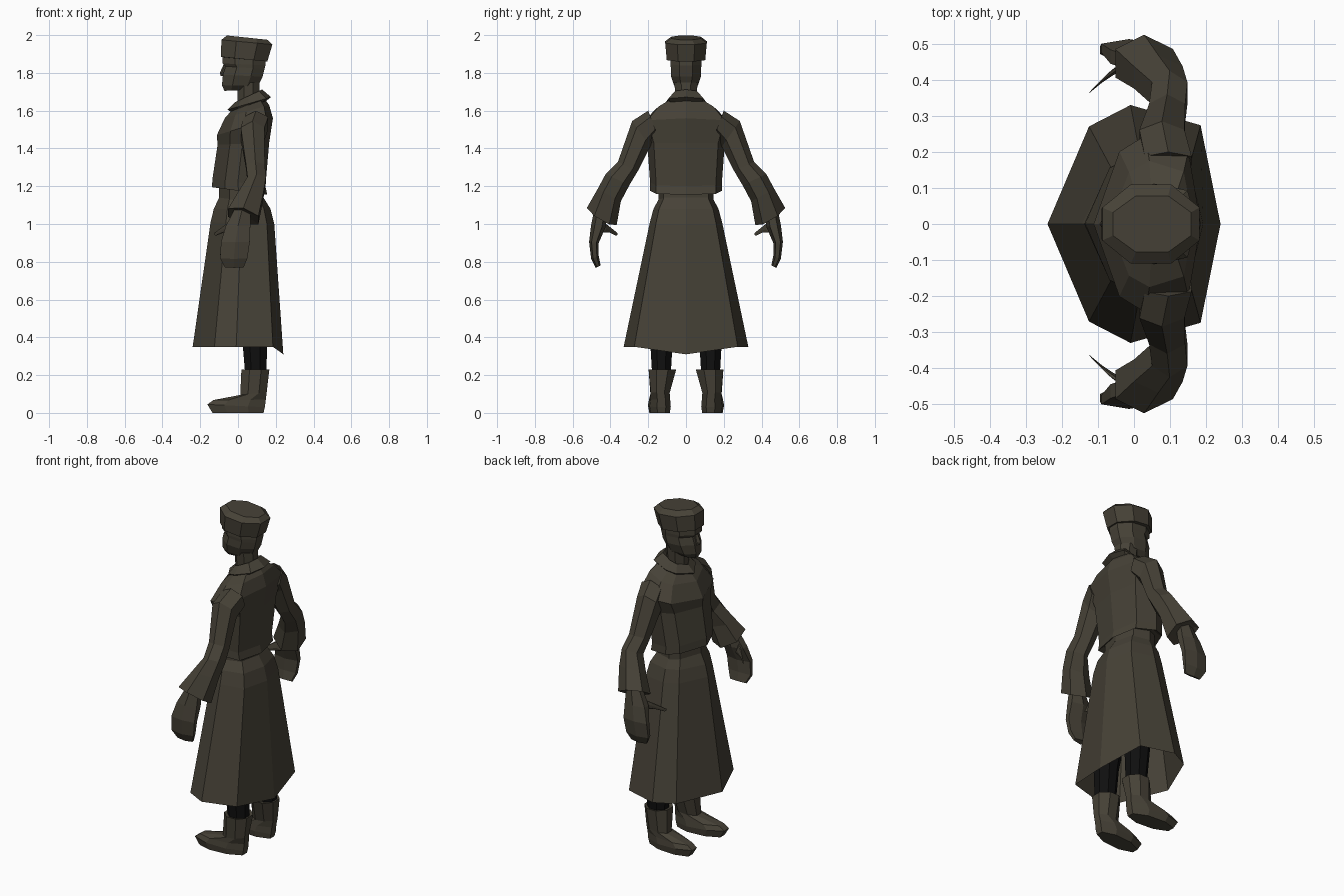
import bpy, bmesh, math
from mathutils import Vector as V


def material(name, rgb):
    m = bpy.data.materials.new(name)
    m.diffuse_color = (*rgb, 1)
    return m


CLOTH = material("dark olive brown", (0.062, 0.054, 0.038))
BLACK = material("black", (0.005, 0.005, 0.005))

# unit cross-sections: (front-back, side)
HALF = [(-.52, .82), (-.04, 1), (.77, .83)]
COAT = [(-1, 0)] + HALF + [(1, 0)] + [(a, -b) for a, b in reversed(HALF)]
OCT = [(math.cos(math.radians(22.5 + 45 * i)) / math.cos(math.pi / 8),
        math.sin(math.radians(22.5 + 45 * i)) / math.cos(math.pi / 8)) for i in range(8)]
HEX = [(math.cos(math.pi * i / 3), math.sin(math.pi * i / 3) / .866) for i in range(6)]


def ring(shape, a, b, side):
    """Section running from point a to point b, with half width vector side."""
    a, b, side = V(a), V(b), V(side)
    return [(a + b) / 2 + (b - a) / 2 * p + side * q for p, q in shape]


def body(xf, zf, xb, zb, hy, shape=OCT, yf=0, yb=None):
    return ring(shape, (xf, yf, zf), (xb, yf if yb is None else yb, zb), (0, hy, 0))


def arm(yi, zi, yo, zo, x0, x1, shape=HEX, tilt=0):
    xm = (x0 + x1) / 2
    return ring(shape, (xm, yi, zi), (xm, yo, zo), ((x1 - x0) / 2, 0, tilt))


def loft(name, rings, mat=CLOTH, bottom=True, top=True, mirror=False):
    bm = bmesh.new()
    vs = [[bm.verts.new(p) for p in r] for r in rings]
    n = len(vs[0])
    for lo, hi in zip(vs, vs[1:]):
        for i in range(n):
            j = (i + 1) % n
            bm.faces.new((lo[i], lo[j], hi[j], hi[i]))
    if bottom:
        bm.faces.new(vs[0][::-1])
    if top:
        bm.faces.new(vs[-1])
    bmesh.ops.recalc_face_normals(bm, faces=bm.faces)
    me = bpy.data.meshes.new(name)
    bm.to_mesh(me)
    bm.free()
    me.materials.append(mat)
    ob = bpy.data.objects.new(name, me)
    bpy.context.collection.objects.link(ob)
    if mirror:
        m = ob.modifiers.new("mirror", 'MIRROR')
        m.use_axis = (False, True, False)
    return ob


# long coat skirt, open at the hem with a dropped back point
hem = body(-.24, .35, .24, .35, .33, COAT)
hem[4].z = .31
loft("coat_skirt", [hem,
                    body(-.145, 1.01, .192, 1.0, .192, COAT),
                    body(-.128, 1.08, .172, 1.08, .172, COAT),
                    body(-.10, 1.14, .135, 1.14, .14, COAT)], bottom=False)

# belt
loft("belt", [body(-.10, 1.12, .13, 1.12, .145, COAT), body(-.10, 1.22, .13, 1.2, .145, COAT)])

# jacket body with shoulders
loft("coat_body", [body(-.12, 1.20, .13, 1.18, .165, COAT),
                   body(-.138, 1.195, .155, 1.155, .19, COAT),
                   body(-.135, 1.24, .145, 1.20, .19, COAT),
                   body(-.108, 1.42, .165, 1.43, .205, COAT),
                   body(-.112, 1.47, .185, 1.56, .245, COAT),
                   body(-.07, 1.56, .165, 1.63, .175, COAT),
                   body(-.035, 1.60, .135, 1.67, .095, COAT)])

# turned-out collar
loft("collar", [body(-.02, 1.58, .135, 1.64, .09, COAT),
                body(-.055, 1.605, .175, 1.672, .112, COAT),
                body(-.015, 1.645, .128, 1.712, .07, COAT),
                body(.005, 1.62, .11, 1.68, .055, COAT)])

# neck and head
loft("neck", [body(0, 1.6, .115, 1.64, .05), body(-.005, 1.75, .115, 1.75, .062)])
loft("head", [body(-.072, 1.705, .05, 1.71, .036),
              body(-.085, 1.735, .105, 1.73, .062),
              body(-.08, 1.79, .13, 1.78, .08),
              body(-.066, 1.835, .14, 1.82, .08),
              body(-.082, 1.85, .145, 1.84, .082),
              body(-.082, 1.90, .145, 1.88, .082)])
loft("nose", [body(-.092, 1.783, -.05, 1.783, .02, HEX),
              body(-.096, 1.80, -.05, 1.80, .018, HEX),
              body(-.074, 1.85, -.05, 1.85, .009, HEX)])

# tall brimless hat
loft("hat", [body(-.07, 1.882, .14, 1.862, .09),
             body(-.09, 1.885, .155, 1.86, .102),
             body(-.088, 1.975, .182, 1.95, .11),
             body(-.058, 1.998, .158, 1.975, .078)])

# sleeves with flared cuffs
loft("sleeve", [arm(.15, 1.47, .20, 1.60, .03, .16),
                arm(.19, 1.41, .285, 1.545, .015, .14),
                arm(.255, 1.28, .36, 1.33, .042, .142),
                arm(.30, 1.205, .425, 1.265, .05, .148),
                arm(.345, 1.12, .468, 1.185, .0, .135),
                arm(.367, .995, .525, 1.085, -.052, .108, tilt=-.02),
                arm(.40, 1.02, .50, 1.08, -.025, .08, tilt=-.015)], mirror=True)

# mitten hands and thumbs
loft("hand", [arm(.415, 1.06, .485, 1.08, -.02, .065),
              arm(.425, .985, .503, .99, -.065, .065),
              arm(.462, .90, .513, .905, -.09, .062),
              arm(.462, .83, .502, .815, -.095, .05),
              arm(.452, .78, .478, .768, -.07, .03)], mirror=True)
loft("thumb", [ring(HEX, (-.02, .44, .955), (-.03, .45, 1.02), (.02, .02, 0)),
               ring(HEX, (-.075, .405, .955), (-.075, .415, .99), (.012, .014, 0)),
               ring(HEX, (-.118, .37, .938), (-.118, .372, .958), (.007, .008, 0))], mirror=True)

# legs
loft("leg", [body(.04, .18, .15, .18, .048, yf=.13),
             body(.02, .42, .155, .42, .062, yf=.13),
             body(-.06, .95, .13, .95, .08, yf=.095)], BLACK, mirror=True)

# boots with toes turned slightly out
loft("boot", [body(-.135, 0, .135, 0, .05, yf=.15, yb=.13),
              body(-.162, .045, .142, .03, .056, yf=.152, yb=.13),
              body(-.13, .068, .147, .07, .052, yf=.15, yb=.13),
              body(.012, .095, .152, .11, .05, yf=.14, yb=.135),
              body(.018, .23, .166, .23, .073, yf=.125),
              body(.038, .225, .15, .225, .055, yf=.125)], mirror=True)
